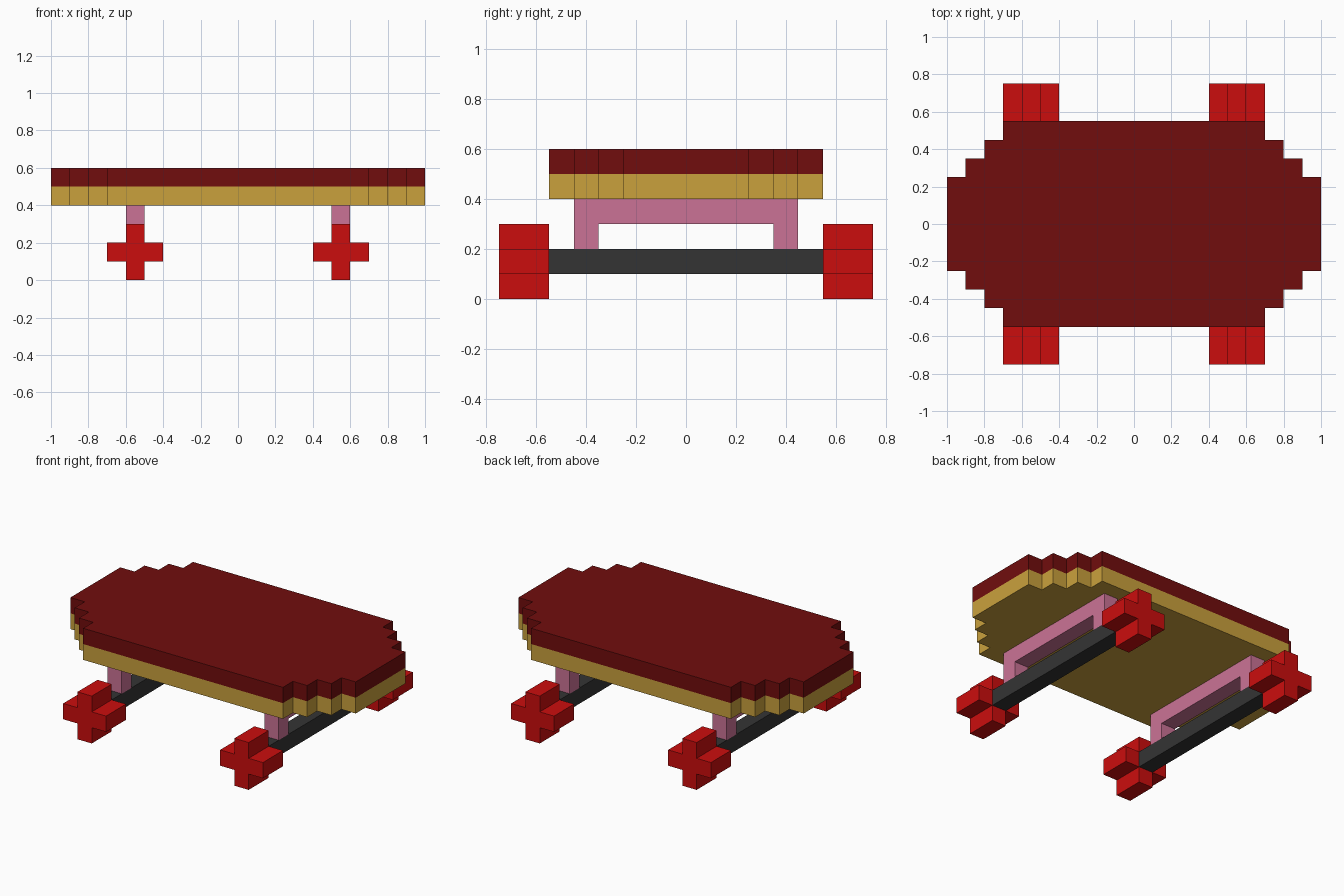
import bpy, bmesh

if "Cube" in bpy.data.objects:
    bpy.data.objects.remove(bpy.data.objects["Cube"])


def material(name, rgb):
    m = bpy.data.materials.new(name)
    m.diffuse_color = (*rgb, 1.0)
    m.use_nodes = True
    m.node_tree.nodes["Principled BSDF"].inputs["Base Color"].default_value = m.diffuse_color
    return m


DARK_RED = material("dark red", (0.165, 0.004, 0.004))
WOOD = material("golden wood", (0.59, 0.355, 0.046))
PINK = material("pink", (0.60, 0.171, 0.305))
CHARCOAL = material("charcoal", (0.034, 0.034, 0.034))
RED = material("bright red", (0.60, 0.004, 0.004))


def extruded(name, outline, offset, mat):
    """Closed prism: a planar outline swept along the offset."""
    bm = bmesh.new()
    face = bm.faces.new([bm.verts.new(p) for p in outline])
    ext = bmesh.ops.extrude_face_region(bm, geom=[face], use_keep_orig=True)
    verts = [g for g in ext["geom"] if isinstance(g, bmesh.types.BMVert)]
    bmesh.ops.translate(bm, vec=offset, verts=verts)
    bmesh.ops.recalc_face_normals(bm, faces=bm.faces)
    mesh = bpy.data.meshes.new(name)
    bm.to_mesh(mesh)
    bm.free()
    mesh.materials.append(mat)
    obj = bpy.data.objects.new(name, mesh)
    bpy.context.collection.objects.link(obj)
    return obj


# Deck: stepped outline, one quarter mirrored around, in two layers
quarter = [(1.0, 0.25), (0.9, 0.25), (0.9, 0.35), (0.8, 0.35),
           (0.8, 0.45), (0.7, 0.45), (0.7, 0.55)]
half = quarter + [(-x, y) for x, y in reversed(quarter)]
deck = half + [(-x, -y) for x, y in half]
extruded("deck_base", [(x, y, 0.4) for x, y in deck], (0, 0, 0.1), WOOD)
extruded("deck_grip", [(x, y, 0.5) for x, y in deck], (0, 0, 0.1), DARK_RED)

# Profiles: arch of the truck (y, z), axle (y, z), plus-shaped wheel (x, z)
arch = [(-0.45, 0.2), (-0.35, 0.2), (-0.35, 0.3), (0.35, 0.3),
        (0.35, 0.2), (0.45, 0.2), (0.45, 0.4), (-0.45, 0.4)]
axle = [(-0.55, 0.1), (0.55, 0.1), (0.55, 0.2), (-0.55, 0.2)]
a, b = 0.05, 0.15
plus = [(b, -a), (b, a), (a, a), (a, b), (-a, b), (-a, a),
        (-b, a), (-b, -a), (-a, -a), (-a, -b), (a, -b), (a, -a)]

# Trucks, axles and wheels at both ends
for end, cx in (("left", -0.55), ("right", 0.55)):
    x0 = cx - 0.05
    extruded(f"{end}_truck", [(x0, y, z) for y, z in arch], (0.1, 0, 0), PINK)
    extruded(f"{end}_axle", [(x0, y, z) for y, z in axle], (0.1, 0, 0), CHARCOAL)
    for side, y0 in (("front", -0.75), ("back", 0.55)):
        extruded(f"{end}_{side}_wheel", [(cx + x, y0, 0.15 + z) for x, z in plus],
                 (0, 0.2, 0), RED)
